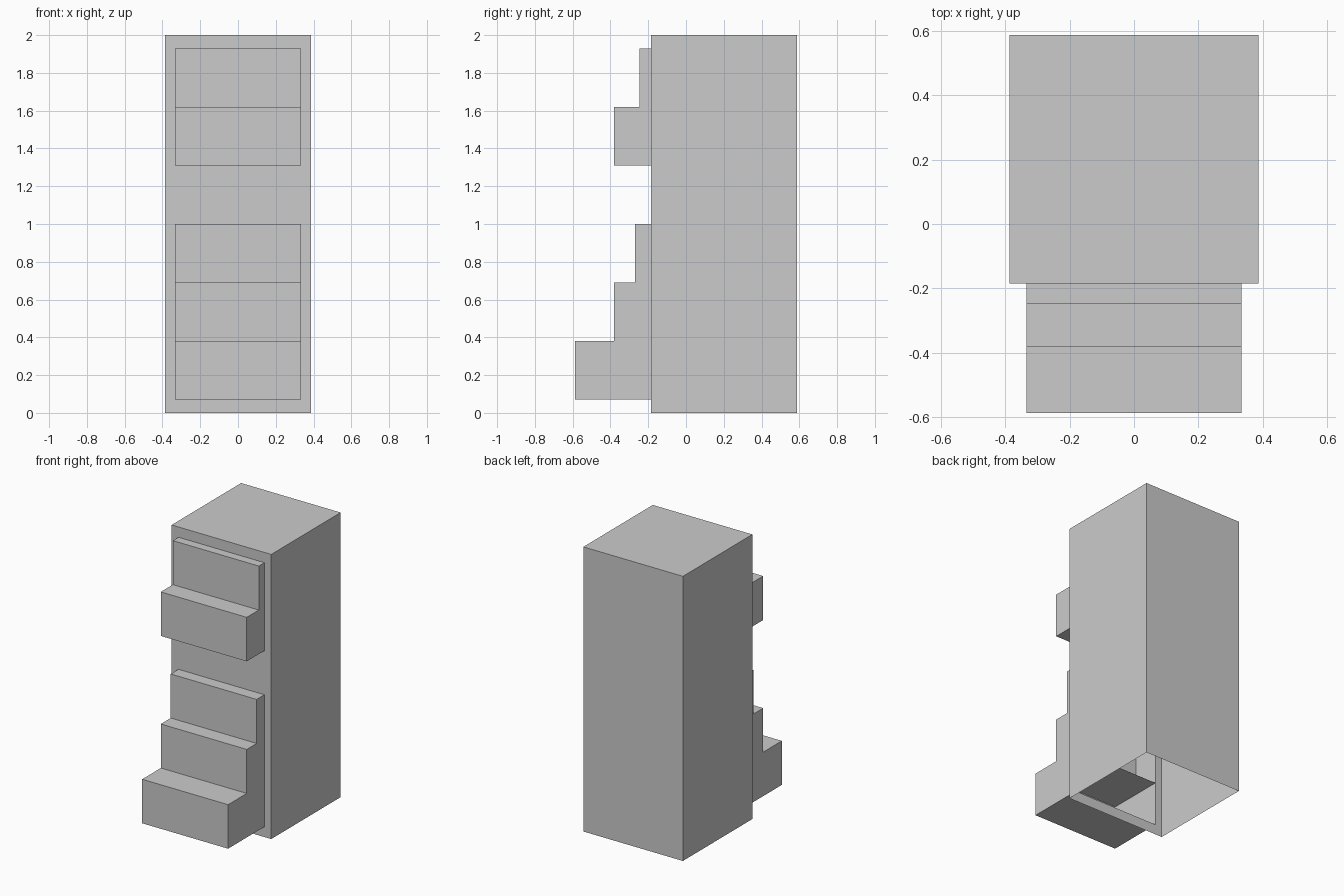
import bpy, bmesh

if "Cube" in bpy.data.objects:
    bpy.data.objects.remove(bpy.data.objects["Cube"])

HALF_W, HEIGHT = 0.387, 2.0
FRONT, BACK = -0.184, 0.587
DRAWER_W = 0.334
Z0, DRAWER_H = 0.072, 0.3093
# Front position of each drawer, bottom to top (None = closed flush)
DRAWER_FRONTS = [-0.587, -0.38, -0.27, None, -0.38, -0.246]


def make_object(name, bm):
    mesh = bpy.data.meshes.new(name)
    bm.to_mesh(mesh)
    bm.free()
    obj = bpy.data.objects.new(name, mesh)
    bpy.context.collection.objects.link(obj)
    return obj


def front_quad(bm, x0, x1, z0, z1):
    corners = [(x0, z0), (x1, z0), (x1, z1), (x0, z1)]
    return bm.faces.new([bm.verts.new((x, FRONT, z)) for x, z in corners])


# Cabinet shell: box open at the bottom, front replaced by a frame
bm = bmesh.new()
bmesh.ops.create_cube(bm, size=1)
for v in bm.verts:
    v.co = (v.co.x * 2 * HALF_W,
            BACK if v.co.y > 0 else FRONT,
            HEIGHT if v.co.z > 0 else 0)
bm.normal_update()
gone = [f for f in bm.faces if f.normal.z < -0.5 or f.normal.y < -0.5]
bmesh.ops.delete(bm, geom=gone, context='FACES_ONLY')
top = Z0 + DRAWER_H * len(DRAWER_FRONTS)
front_quad(bm, -HALF_W, HALF_W, 0, Z0)
front_quad(bm, -HALF_W, HALF_W, top, HEIGHT)
front_quad(bm, -HALF_W, -DRAWER_W, Z0, top)
front_quad(bm, DRAWER_W, HALF_W, Z0, top)
bmesh.ops.remove_doubles(bm, verts=bm.verts, dist=1e-4)
make_object("cabinet", bm)

# Drawers: each pulled out of the front, hollow and open towards the cabinet
for i, y in enumerate(DRAWER_FRONTS):
    bm = bmesh.new()
    z = Z0 + i * DRAWER_H
    face = front_quad(bm, -DRAWER_W, DRAWER_W, z, z + DRAWER_H)
    bm.normal_update()
    if y is not None:
        face = bmesh.ops.extrude_discrete_faces(bm, faces=[face])["faces"][0]
        for v in face.verts:
            v.co.y = y
    make_object(f"drawer_{i + 1}", bm)
